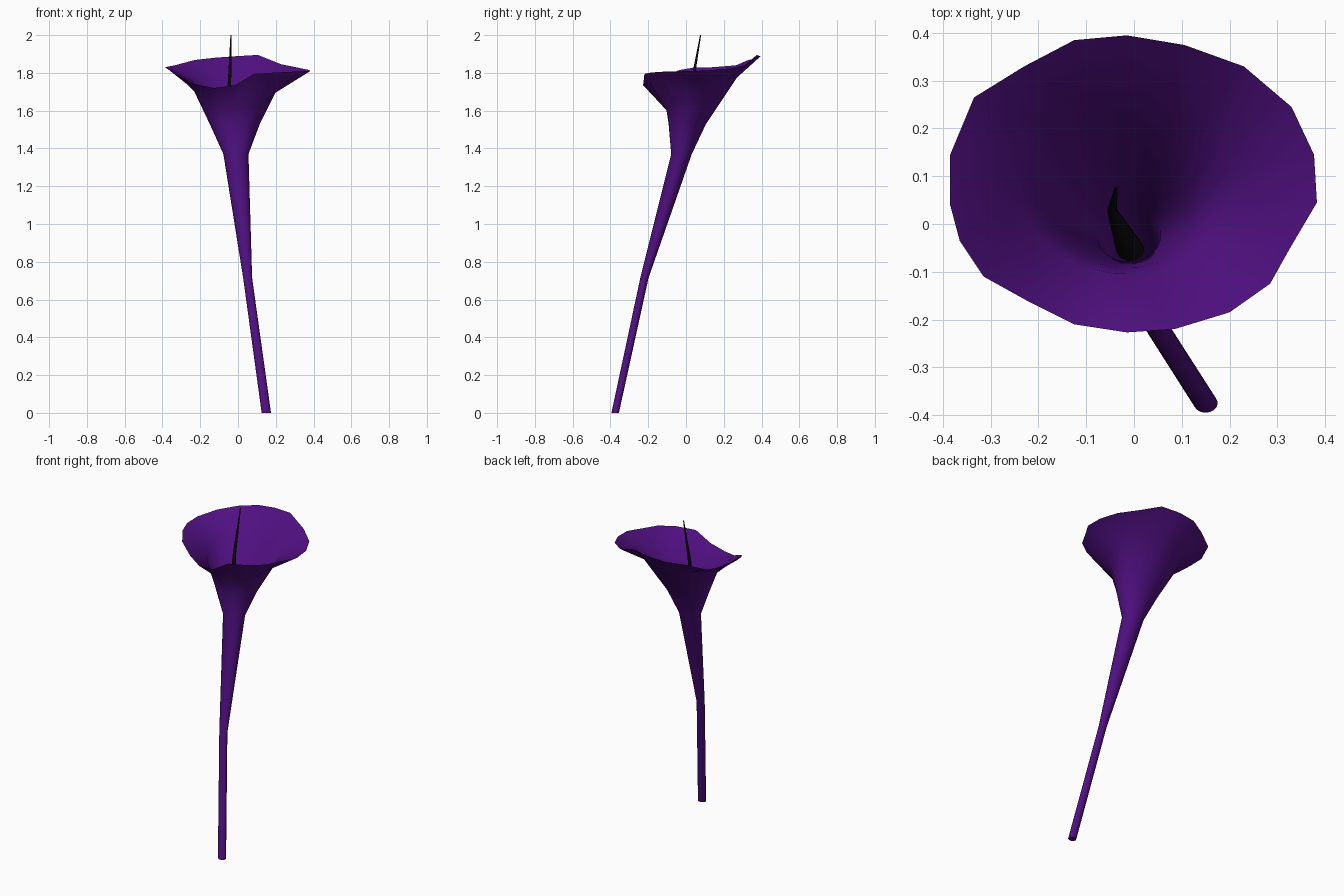
import bpy, bmesh, math

if "Cube" in bpy.data.objects:
    bpy.data.objects.remove(bpy.data.objects["Cube"])

N = 20


def material(name, color):
    m = bpy.data.materials.new(name)
    m.diffuse_color = color
    m.use_nodes = True
    m.node_tree.nodes["Principled BSDF"].inputs["Base Color"].default_value = m.diffuse_color
    return m


def ring(cx, cy, z, rx, ry=None, n=N, tilt=0.0, dip=0.0):
    """Elliptical ring; tilt raises the back, dip lowers the front."""
    ry = ry or rx
    pts = []
    for i in range(n):
        a = math.radians(10) + 2 * math.pi * i / n
        s = math.sin(a)
        pts.append((cx + rx * math.cos(a), cy + ry * s,
                    z + tilt * s - dip * max(0, -s) ** 2))
    return pts


def loft(name, rings, mat, cap_end=False):
    bm = bmesh.new()
    rows = [[bm.verts.new(p) for p in r] for r in rings]
    n = len(rows[0])
    for a, b in zip(rows, rows[1:]):
        for i in range(n):
            j = (i + 1) % n
            bm.faces.new((a[i], a[j], b[j], b[i]))
    bm.faces.new(rows[0][::-1])
    if cap_end:
        bm.faces.new(rows[-1])
    me = bpy.data.meshes.new(name)
    bm.to_mesh(me)
    bm.free()
    ob = bpy.data.objects.new(name, me)
    bpy.context.collection.objects.link(ob)
    me.materials.append(mat)
    bpy.context.view_layer.objects.active = ob
    ob.select_set(True)
    bpy.ops.object.shade_smooth_by_angle(angle=math.radians(60))
    ob.select_set(False)
    return ob


purple = material("petal_purple", (0.08, 0.005, 0.22, 1))
black = material("spike_black", (0.004, 0.004, 0.004, 1))

# Wavy outer rim of the trumpet, counter-clockwise from the right
rim = [(.377, .145, 1.815), (.33, .245, 1.825), (.23, .33, 1.845), (.105, .375, 1.895),
       (-.015, .395, 1.888), (-.125, .385, 1.88), (-.23, .33, 1.868), (-.335, .265, 1.84),
       (-.385, .145, 1.83), (-.385, .04, 1.828), (-.365, -.035, 1.815), (-.315, -.11, 1.785),
       (-.225, -.16, 1.74), (-.125, -.21, 1.72), (-.015, -.227, 1.735), (.085, -.22, 1.795),
       (.2, -.185, 1.802), (.285, -.125, 1.806), (.327, -.05, 1.808), (.383, .045, 1.81)]

# Stem flaring into the trumpet flower
loft("stem_and_flower", [
    ring(.15, -.375, 0, .025, .02),
    ring(.051, -.22, .715, .024, .022),
    ring(-.011, -.024, 1.37, .067, .055),
    ring(-.017, .007, 1.53, .134, .1),
    ring(-.015, .083, 1.725, .226, .188, tilt=.05, dip=.075),
    rim], purple)

# Dark spike rising from the throat
loft("spike", [
    ring(-.008, -.053, 1.25, .03, .025, n=10),
    ring(-.046, .028, 1.72, .01, n=10),
    ring(-.037, .077, 2.0, .003, n=10)], black, cap_end=True)
